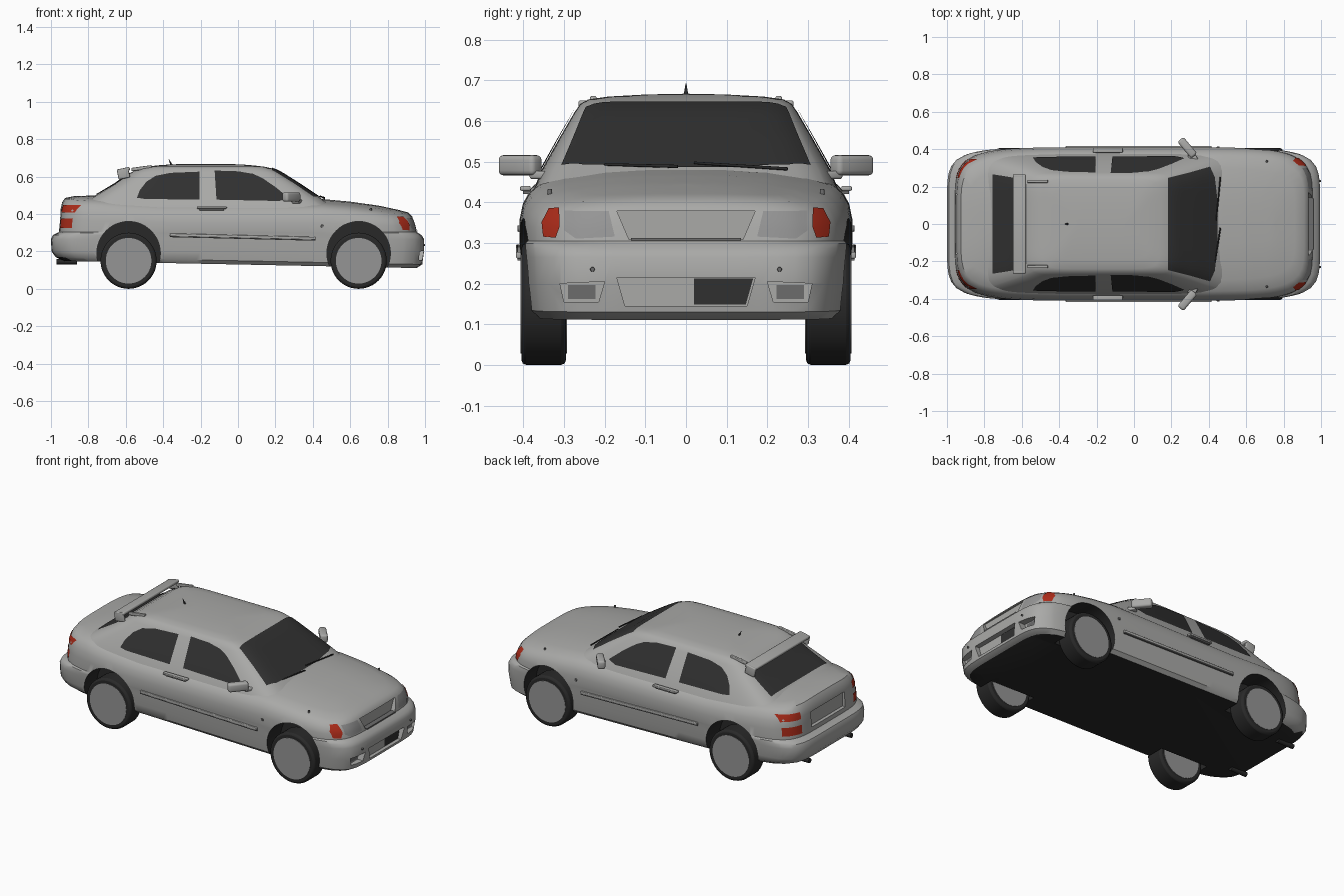
import bpy, bmesh, math
from mathutils import Vector, Euler
from mathutils.bvhtree import BVHTree

if "Cube" in bpy.data.objects:
    bpy.data.objects.remove(bpy.data.objects["Cube"], do_unlink=True)


def material(name, r, g, b):
    m = bpy.data.materials.new(name)
    m.use_nodes = True
    m.diffuse_color = (r, g, b, 1)
    m.node_tree.nodes["Principled BSDF"].inputs["Base Color"].default_value = (r, g, b, 1)
    return m


paint = material("silver_paint", .40, .40, .39)
black = material("black_rubber", .022, .022, .022)
glass = material("dark_glass", .03, .03, .03)
hub_grey = material("hub_grey", .30, .30, .30)
trim = material("trim_grey", .15, .15, .15)
red = material("lamp_red", .42, .025, .01)


def finish(name, bm, mats, angle=35):
    mesh = bpy.data.meshes.new(name)
    bm.to_mesh(mesh)
    bm.free()
    ob = bpy.data.objects.new(name, mesh)
    bpy.context.collection.objects.link(ob)
    for m in mats:
        mesh.materials.append(m)
    smooth(ob, angle)
    return ob


def smooth(ob, angle=35):
    bpy.ops.object.select_all(action='DESELECT')
    ob.select_set(True)
    bpy.context.view_layer.objects.active = ob
    bpy.ops.object.shade_smooth_by_angle(angle=math.radians(angle))


def box(name, centre, size, mat, rot=(0, 0, 0), bevel=0):
    bm = bmesh.new()
    bmesh.ops.create_cube(bm, size=1)
    bmesh.ops.scale(bm, vec=size, verts=bm.verts)
    if bevel:
        bmesh.ops.bevel(bm, geom=bm.edges[:], offset=bevel, segments=3, profile=.5, affect='EDGES')
    ob = finish(name, bm, [mat])
    ob.location = centre
    ob.rotation_euler = Euler([math.radians(a) for a in rot])
    return ob


def rod(name, a, b, r1, r2, mat, sides=12):
    a, b = Vector(a), Vector(b)
    bm = bmesh.new()
    bmesh.ops.create_cone(bm, cap_ends=True, segments=sides, radius1=r1, radius2=r2, depth=(b - a).length)
    ob = finish(name, bm, [mat])
    ob.location = (a + b) / 2
    ob.rotation_euler = (b - a).to_track_quat('Z', 'Y').to_euler()
    return ob


# Rounded-rectangle plan outline, sampled evenly around a square
NX, NY = 60, 18
fx = [1 - 2 * i / NX for i in range(NX)]
fy = [1 - 2 * i / NY for i in range(NY)]
SQUARE = [(1, -q) for q in fy] + [(p, 1) for p in fx] + [(-1, q) for q in fy] + [(-p, -1) for p in fx]


def plan(w, front, rear, n):
    mid, half = (front + rear) / 2, (front - rear) / 2
    for p, q in SQUARE:
        k = (abs(p) ** n + abs(q) ** n) ** (-1 / n)
        yield mid + half * p * k, w * q * k


def loft(rings):
    bm = bmesh.new()
    rows = [[bm.verts.new(c) for c in ring] for ring in rings]
    bm.faces.new(rows[0])
    for lo, hi in zip(rows, rows[1:]):
        for i in range(len(lo)):
            j = (i + 1) % len(lo)
            bm.faces.new((lo[i], lo[j], hi[j], hi[i]))
    bmesh.ops.remove_doubles(bm, verts=bm.verts, dist=1e-5)
    bmesh.ops.recalc_face_normals(bm, faces=bm.faces)
    return bm


# Height of bonnet, waist and boot along the car
SPINE = [(-1, .47), (-.95, .478), (-.9, .494), (-.75, .5), (-.4, .482), (.45, .48),
         (.6, .466), (.75, .445), (.9, .413), (.95, .388), (1, .37)]


def crown(x, y):
    for (x0, z0), (x1, z1) in zip(SPINE, SPINE[1:]):
        if x <= x1:
            break
    return z0 + (z1 - z0) * (x - x0) / (x1 - x0) - .05 * abs(y / .4) ** 3


# Lower body: bumper layers, then side layers that follow the crown
LOWER = [(.13, .375, .955, -.93), (.15, .395, .985, -.975), (.2, .403, .995, -.997),
         (.265, .406, .995, -1), (.287, .408, .982, -.99), (.299, .409, .962, -.965)]
UPPER = [(0, .41, .955, -.957), (.4, .41, .948, -.952), (.7, .402, .941, -.948),
         (.9, .385, .93, -.94), (1, .36, .91, -.925), (1, .3, .86, -.88),
         (1, .2, .8, -.82), (1, .1, .77, -.78), (1, 0, .75, -.75)]
SILL = .305
rings = [[(x, y, z - (.02 * x if z < .16 else 0)) for x, y in plan(w, f, r, 7)] for z, w, f, r in LOWER]
rings += [[(x, y, SILL + s * (crown(x, y) - SILL)) for x, y in plan(w, f, r, 6)] for s, w, f, r in UPPER]
bm = loft(rings)
for f in bm.faces:
    f.material_index = int(f.normal.z < -.9 and f.calc_center_median().z < .2)
body = finish("lower_body", bm, [paint, black])

# Wheel wells, grille, intakes and number plate recess
AXLES = {"rear": -.585, "front": .645}
bm = bmesh.new()


def prism(pts, x0, x1):
    a = [bm.verts.new((x0, y, z)) for y, z in pts]
    b = [bm.verts.new((x1, y, z)) for y, z in pts]
    bm.faces.new(a)
    bm.faces.new(b)
    for i in range(len(a)):
        bm.faces.new((a[i - 1], a[i], b[i], b[i - 1]))


for x in AXLES.values():
    for s in (1, -1):
        new = bmesh.ops.create_cone(bm, cap_ends=True, segments=48, radius1=.17, radius2=.17, depth=.3)["verts"]
        bmesh.ops.rotate(bm, verts=new, matrix=Euler((math.pi / 2, 0, 0)).to_matrix())
        bmesh.ops.translate(bm, verts=new, vec=(x, s * .42, .19))
for f in bm.faces:
    f.material_index = 1
prism([(-.17, .378), (.17, .378), (.14, .308), (-.14, .308)], .925, 1.1)
prism([(-.17, .215), (.17, .215), (.15, .145), (-.15, .145)], .965, 1.1)
prism([(-.16, .42), (.16, .42), (.16, .33), (-.16, .33)], -.935, -1.1)
for s in (1, -1):
    prism([(s * .2, .205), (s * .31, .2), (s * .3, .155), (s * .215, .155)], .95, 1.1)
bmesh.ops.recalc_face_normals(bm, faces=bm.faces)
cutter = finish("recess_cutter", bm, [paint, black])
cutter.hide_render = True
mod = body.modifiers.new("recesses", 'BOOLEAN')
mod.operation, mod.solver, mod.object = 'DIFFERENCE', 'EXACT', cutter
bpy.context.view_layer.objects.active = body
bpy.ops.object.modifier_apply(modifier=mod.name)
bpy.data.objects.remove(cutter, do_unlink=True)
smooth(body)

# Cabin with raked screens and sloping sides
CABIN = [(.43, .375, .53, -.86), (.48, .355, .45, -.795), (.56, .31, .33, -.66), (.62, .275, .235, -.575),
         (.642, .26, .19, -.535), (.653, .24, .14, -.49), (.66, .19, .08, -.43), (.665, .1, .02, -.36),
         (.667, 0, -.05, -.3)]
cabin = finish("cabin", loft([[(x, y, z) for x, y in plan(w, f, r, 8)] for z, w, f, r in CABIN]), [paint])

# Thin plates laid onto the bodywork along one direction
trees = []
for ob in (body, cabin):
    tmp = bmesh.new()
    tmp.from_mesh(ob.data)
    trees.append(BVHTree.FromBMesh(tmp))
    tmp.free()


def plate(name, pts, axis, sign, mat, lift=.004):
    bm = bmesh.new()
    d = Vector([-sign * (i == axis) for i in range(3)])
    verts = []
    for a, b in pts:
        co = [a, b]
        co.insert(axis, sign * 2)
        verts.append(bm.verts.new(co))
    bm.faces.new(verts)
    for i in range(3):
        if i != axis:
            e = Vector([float(i == k) for k in range(3)])
            lo, hi = min(v.co[i] for v in bm.verts), max(v.co[i] for v in bm.verts)
            steps = max(2, int((hi - lo) / .02))
            for k in range(1, steps):
                bmesh.ops.bisect_plane(bm, geom=bm.verts[:] + bm.edges[:] + bm.faces[:],
                                       plane_co=e * (lo + (hi - lo) * k / steps), plane_no=e)
    for v in bm.verts[:]:
        hits = [h for h in (t.ray_cast(v.co, d) for t in trees) if h[0]]
        if hits:
            h = min(hits, key=lambda r: r[3])
            v.co = h[0] + h[1] * lift
        else:
            bm.verts.remove(v)
    bm.normal_update()
    for f in bm.faces:
        if f.normal.dot(d) > 0:
            f.normal_flip()
    return finish(name, bm, [mat], 60)


def both(half):
    return half + [(x, -y) for x, y in reversed(half)]


def rect(a0, a1, b0, b1):
    return [(a0, b0), (a1, b0), (a1, b1), (a0, b1)]


plate("windscreen", both([(.18, .245), (.3, .275), (.405, .305), (.43, .25), (.445, .12)]), 2, 1, glass)
plate("rear_screen", both([(-.575, .235), (-.66, .25), (-.755, .265)]), 2, 1, glass)
REAR_WINDOW = [(-.54, .485), (-.525, .525), (-.49, .57), (-.44, .602), (-.36, .618), (-.205, .624),
               (-.205, .475), (-.5, .479)]
FRONT_WINDOW = [(-.125, .63), (0, .626), (.08, .613), (.13, .59), (.2, .542), (.27, .485), (.22, .468), (-.115, .475)]
for s, side in ((1, "left"), (-1, "right")):
    plate(side + "_rear_window", REAR_WINDOW, 1, s, glass)
    plate(side + "_front_window", FRONT_WINDOW, 1, s, glass)
    plate(side + "_indicator", [(s * y, z) for y, z in
          [(.31, .385), (.335, .383), (.352, .35), (.348, .315), (.318, .312), (.308, .34)]], 0, 1, red)
    plate(side + "_headlamp", [(s * y, z) for y, z in
          [(.19, .378), (.298, .378), (.298, .33), (.27, .31), (.175, .315)]], 0, 1, hub_grey, .002)
    plate(side + "_upper_tail_lamp", rect(s * .245, s * .345, .408, .447), 0, -1, red)
    plate(side + "_lower_tail_lamp", rect(s * .245, s * .345, .325, .375), 0, -1, red)
    plate(side + "_fog_intake", rect(s * .222, s * .29, .162, .196), 0, 1, trim, .002)
    # Side mouldings, handles and small fittings
    box(side + "_side_moulding", (.025, s * .408, .279), (.78, .02, .016), paint, (0, 1.4, 0), .004)
    box(side + "_moulding_edge", (.025, s * .408, .269), (.78, .014, .005), trim, (0, 1.4, 0))
    box(side + "_door_handle", (-.14, s * .395, .434), (.16, .026, .012), paint, bevel=.004)
    box(side + "_handle_recess", (-.14, s * .39, .424), (.13, .022, .008), trim)
    rod(side + "_side_repeater", (.45, s * .4, .335), (.45, s * .415, .335), .01, .007, trim)
    rod(side + "_bumper_nozzle", (.98, s * .23, .235), (1, s * .23, .235), .007, .005, trim)
    rod(side + "_washer_jet", (.71, s * .335, .41), (.71, s * .335, .432), .007, .005, trim)
    rod(side + "_exhaust", (-.86, s * .2, .145), (-.97, s * .2, .145), .014, .014, black)
    # Door mirrors
    box(side + "_mirror", (.285, s * .408, .491), (.042, .115, .05), paint, (0, 0, s * 40), .012)
    box(side + "_mirror_foot", (.315, s * .355, .467), (.04, .05, .02), paint, (0, 0, s * 30), .006)
    # Spoiler supports
    box(side + "_spoiler_end", (-.613, s * .257, .617), (.062, .016, .055), paint, (0, -12, 0), .005)
    box(side + "_spoiler_bracket", (-.515, s * .228, .645), (.11, .016, .018), paint, (0, -8, 0), .004)

plate("lower_grille_mesh", [(.02, .212), (.165, .212), (.147, .148), (.02, .148)], 0, 1, glass, .003)
box("grille_bar", (.945, 0, .309), (.03, .27, .007), trim)
box("spoiler_wing", (-.612, 0, .636), (.07, .53, .018), paint, (0, -12, 0), .007)
rod("aerial", (-.355, 0, .662), (-.37, 0, .692), .006, .001, black)
rod("left_wiper", (.462, .25, .482), (.44, .02, .497), .004, .003, black)
rod("right_wiper", (.462, -.02, .488), (.435, -.2, .493), .004, .003, black)

# Wheels
for end, x in AXLES.items():
    for s, side in ((1, "left"), (-1, "right")):
        for part, r, width, mat in (("tyre", .15, .11, black), ("hub", .122, .114, hub_grey)):
            ob = rod(f"{side}_{end}_{part}", (x, s * (.35 - width / 2), .15),
                     (x, s * (.35 + width / 2), .15), r, r, mat, 48)
            if part == "tyre":
                bev = ob.modifiers.new("shoulder", 'BEVEL')
                bev.width, bev.segments = .012, 2
